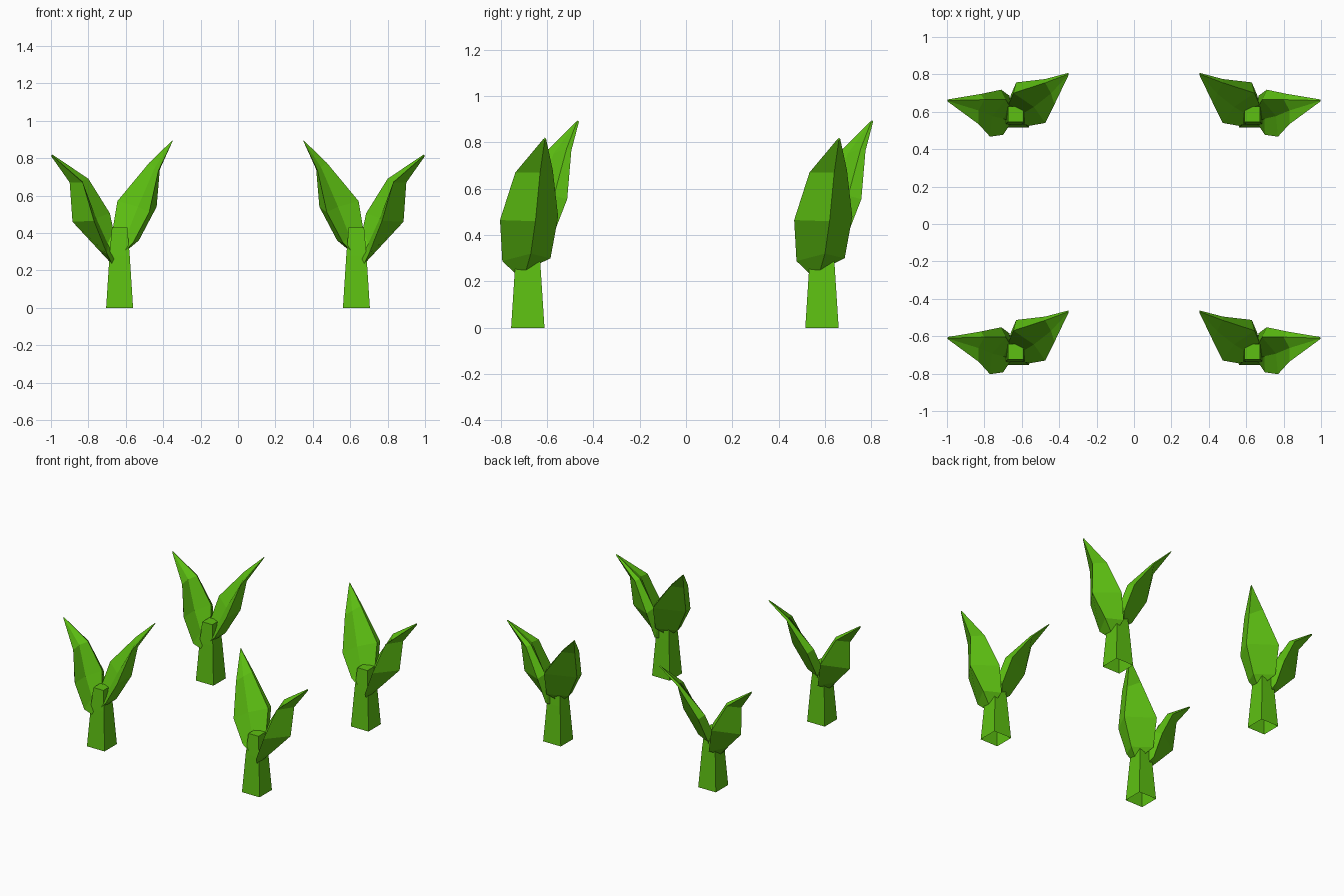
import bpy, bmesh
from mathutils import Vector

if "Cube" in bpy.data.objects:
    bpy.data.objects.remove(bpy.data.objects["Cube"])

green = bpy.data.materials.new("leaf green")
green.diffuse_color = (0.11, 0.53, 0.006, 1)
green.use_nodes = True
green.node_tree.nodes["Principled BSDF"].inputs["Base Color"].default_value = green.diffuse_color

CX, CY = 0.633, 0.587        # stem axis of the right back sprout
ROW = 1.27                   # distance between the two rows


def loft(name, rings, side, dy, cap_start=True):
    """Skin a list of rings, mirrored in x by side and shifted by dy."""
    bm = bmesh.new()
    loops = [[bm.verts.new((side * p[0], p[1] + dy, p[2])) for p in r] for r in rings]
    n = len(loops[0])
    for a, b in zip(loops, loops[1:]):
        for i in range(n):
            j = (i + 1) % n
            bm.faces.new((a[i], a[j], b[j], b[i]))
    bm.faces.new(loops[-1])
    if cap_start:
        bm.faces.new(loops[0])
    bmesh.ops.recalc_face_normals(bm, faces=bm.faces)
    me = bpy.data.meshes.new(name)
    bm.to_mesh(me)
    bm.free()
    me.materials.append(green)
    bpy.context.collection.objects.link(bpy.data.objects.new(name, me))


def square(h, z):
    return [(CX - h, CY - h, z), (CX + h, CY - h, z), (CX + h, CY + h, z), (CX - h, CY + h, z)]


def leaf_ring(front, keel, back, inner):
    """Cross-section with a shallow crease on the inner face."""
    f, k, b, i = map(Vector, (front, keel, back, inner))
    mid = (f + i) / 2
    return [f, k, b, i, mid + (k - mid) * 0.2]


def tip_ring(p, r=0.006):
    x, y, z = p
    return leaf_ring((x, y - r, z), (x + r * 0.5, y, z - r), (x, y + r, z), (x, y, z + r))


# Leaf sections from base to tip: front edge, outer keel, back edge, inner rim
outer_leaf = [
    leaf_ring((0.675, 0.53, 0.237), (0.69, 0.58, 0.25), (0.66, 0.62, 0.27), (0.62, 0.535, 0.28)),
    leaf_ring((0.70, 0.477, 0.288), (0.755, 0.60, 0.32), (0.665, 0.685, 0.30), (0.665, 0.63, 0.41)),
    leaf_ring((0.77, 0.467, 0.465), (0.885, 0.62, 0.46), (0.71, 0.718, 0.48), (0.685, 0.665, 0.505)),
    leaf_ring((0.83, 0.533, 0.67), (0.90, 0.64, 0.67), (0.82, 0.695, 0.68), (0.80, 0.665, 0.69)),
    tip_ring((0.995, 0.66, 0.815))]
inner_leaf = [
    leaf_ring((0.60, 0.535, 0.31), (0.59, 0.58, 0.31), (0.62, 0.63, 0.32), (0.65, 0.57, 0.35)),
    leaf_ring((0.56, 0.525, 0.35), (0.53, 0.61, 0.36), (0.66, 0.685, 0.37), (0.67, 0.64, 0.42)),
    leaf_ring((0.475, 0.54, 0.51), (0.435, 0.65, 0.54), (0.63, 0.757, 0.555), (0.645, 0.70, 0.57)),
    leaf_ring((0.425, 0.64, 0.735), (0.418, 0.70, 0.74), (0.475, 0.775, 0.765), (0.475, 0.755, 0.775)),
    tip_ring((0.35, 0.802, 0.89))]
stem = [square(0.072, 0), square(0.054, 0.28), square(0.041, 0.43)]

# Four sprouts: mirrored left and right, repeated in two rows
for side in (1, -1):
    for dy in (0, -ROW):
        loft("stem", stem, side, dy, cap_start=False)
        loft("outer_leaf", outer_leaf, side, dy)
        loft("inner_leaf", inner_leaf, side, dy)
